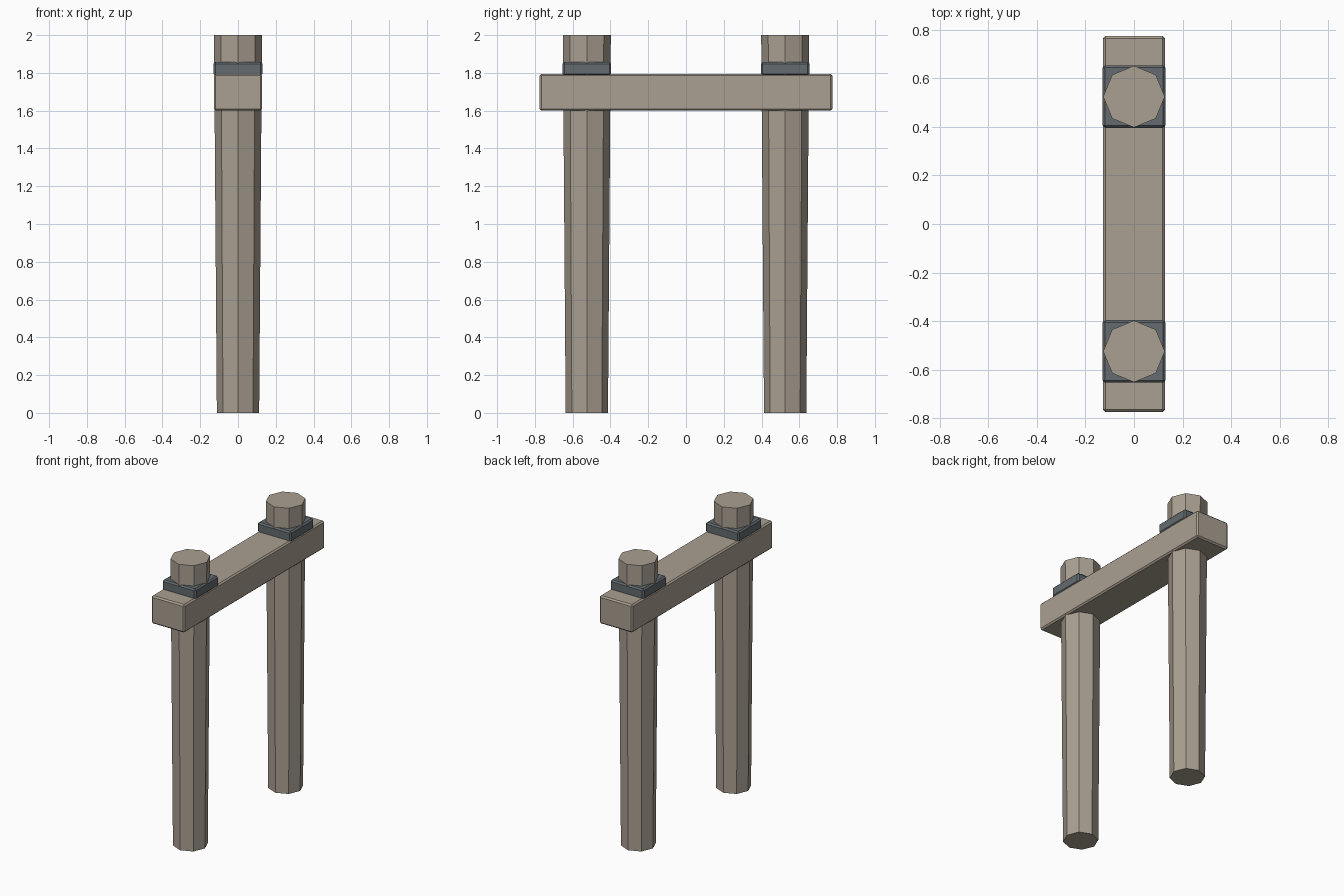
import bpy
import math

cube = bpy.data.objects.get("Cube")
if cube:
    bpy.data.objects.remove(cube, do_unlink=True)


def material(name, rgb):
    m = bpy.data.materials.new(name)
    m.use_nodes = True
    m.diffuse_color = (*rgb, 1)
    m.node_tree.nodes["Principled BSDF"].inputs["Base Color"].default_value = (*rgb, 1)
    return m


wood = material("weathered wood", (0.40, 0.35, 0.285))
iron = material("blue grey iron", (0.125, 0.145, 0.16))


def box(name, size, centre, mat):
    bpy.ops.mesh.primitive_cube_add(size=1, location=centre)
    ob = bpy.context.object
    ob.name = name
    ob.scale = size
    bpy.ops.object.transform_apply(location=False, rotation=False, scale=True)
    ob.data.materials.append(mat)
    bevel = ob.modifiers.new("edge chamfer", "BEVEL")
    bevel.width = 0.01
    bevel.segments = 1
    return ob


def post(name, y):
    # Tapered octagon with corners on the x and y axes
    bpy.ops.mesh.primitive_cone_add(vertices=8, radius1=0.112, radius2=0.127,
                                    depth=2, location=(0, y, 1))
    ob = bpy.context.object
    ob.name = name
    ob.data.materials.append(wood)


# Beam across both posts
box("cross_beam", (0.256, 1.55, 0.195), (0, 0, 1.6975), wood)

# Posts with square iron collars resting on the beam
for side, y in (("front", -0.525), ("back", 0.525)):
    post(side + "_post", y)
    box(side + "_collar", (0.258, 0.258, 0.073), (0, y, 1.8215), iron)
